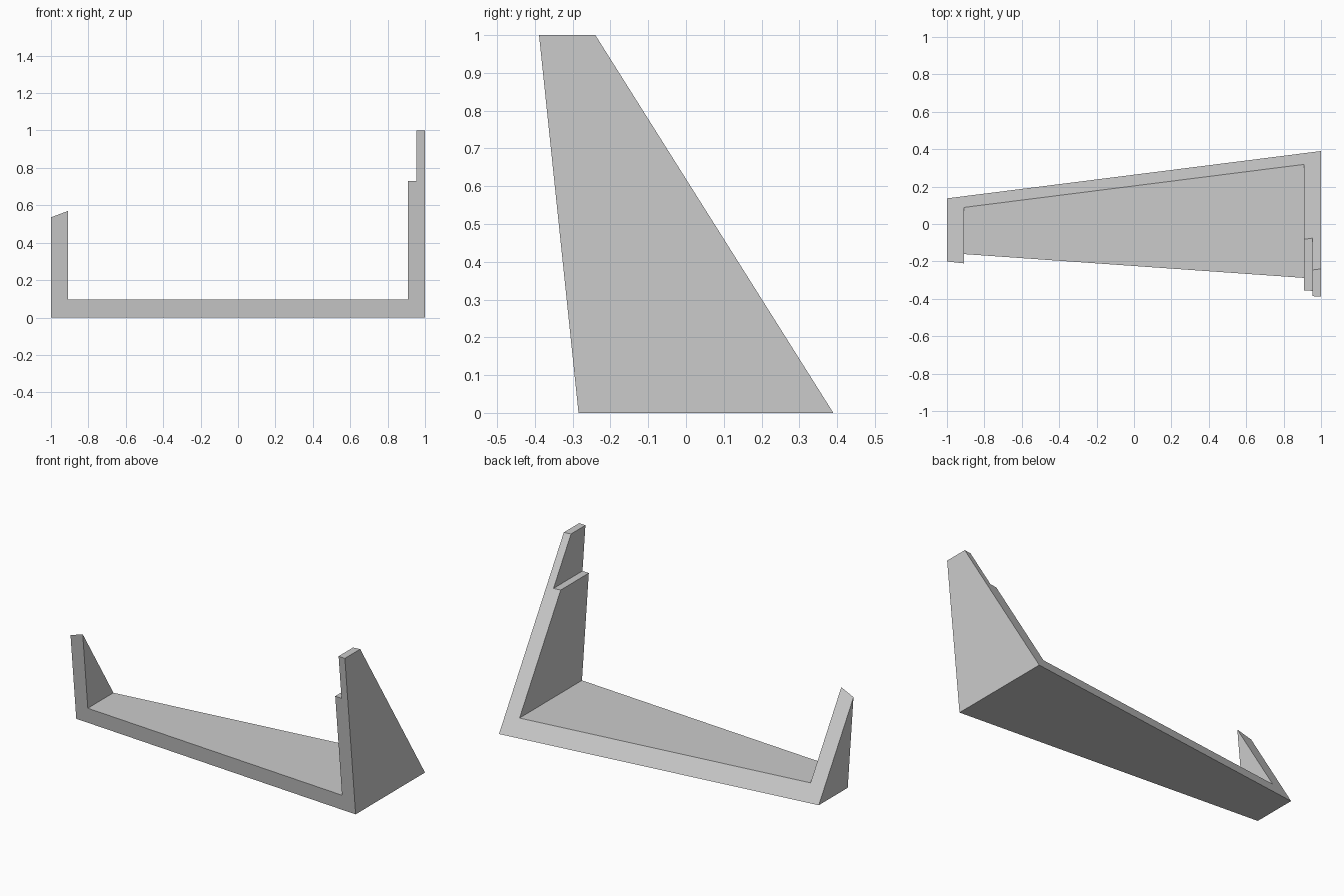
import bpy
import bmesh

if "Cube" in bpy.data.objects:
    bpy.data.objects.remove(bpy.data.objects["Cube"])


# Sloping planes that bound the bracket in depth
def front_y(x, z):
    return -0.2145 - 0.07 * x - 0.1045 * z


def back_y(x, z):
    return 0.2635 + 0.1265 * x - 0.63 * z


# Height at which the two planes meet, forming the short post's ridge
def ridge_z(x):
    return (0.478 + 0.1965 * x) / 0.5255


# U-shaped front profile: base, stepped tall post, short pointed post
base_top = 0.095
profile = [
    (-1, 0), (1, 0), (1, 1), (0.955, 1), (0.955, 0.73), (0.91, 0.73),
    (0.91, base_top), (-0.91, base_top),
    (-0.91, ridge_z(-0.91)), (-1, ridge_z(-1)),
]

# Span the profile between the front and back planes
bm = bmesh.new()
front = [bm.verts.new((x, front_y(x, z), z)) for x, z in profile]
back = [bm.verts.new((x, back_y(x, z), z)) for x, z in profile]
bm.faces.new(front)
bm.faces.new(back[::-1])
count = len(profile)
for i in range(count):
    j = (i + 1) % count
    bm.faces.new((front[j], front[i], back[i], back[j]))

# Close the ridge of the short post to a single edge
bmesh.ops.remove_doubles(bm, verts=bm.verts[:], dist=0.001)
bmesh.ops.recalc_face_normals(bm, faces=bm.faces[:])

mesh = bpy.data.meshes.new("tapered_bracket")
bm.to_mesh(mesh)
bm.free()

# Plain grey finish
grey = bpy.data.materials.new("light grey")
grey.diffuse_color = (0.6, 0.6, 0.6, 1)
grey.use_nodes = True
grey.node_tree.nodes["Principled BSDF"].inputs["Base Color"].default_value = grey.diffuse_color
mesh.materials.append(grey)

bracket = bpy.data.objects.new("tapered_bracket", mesh)
bpy.context.collection.objects.link(bracket)
